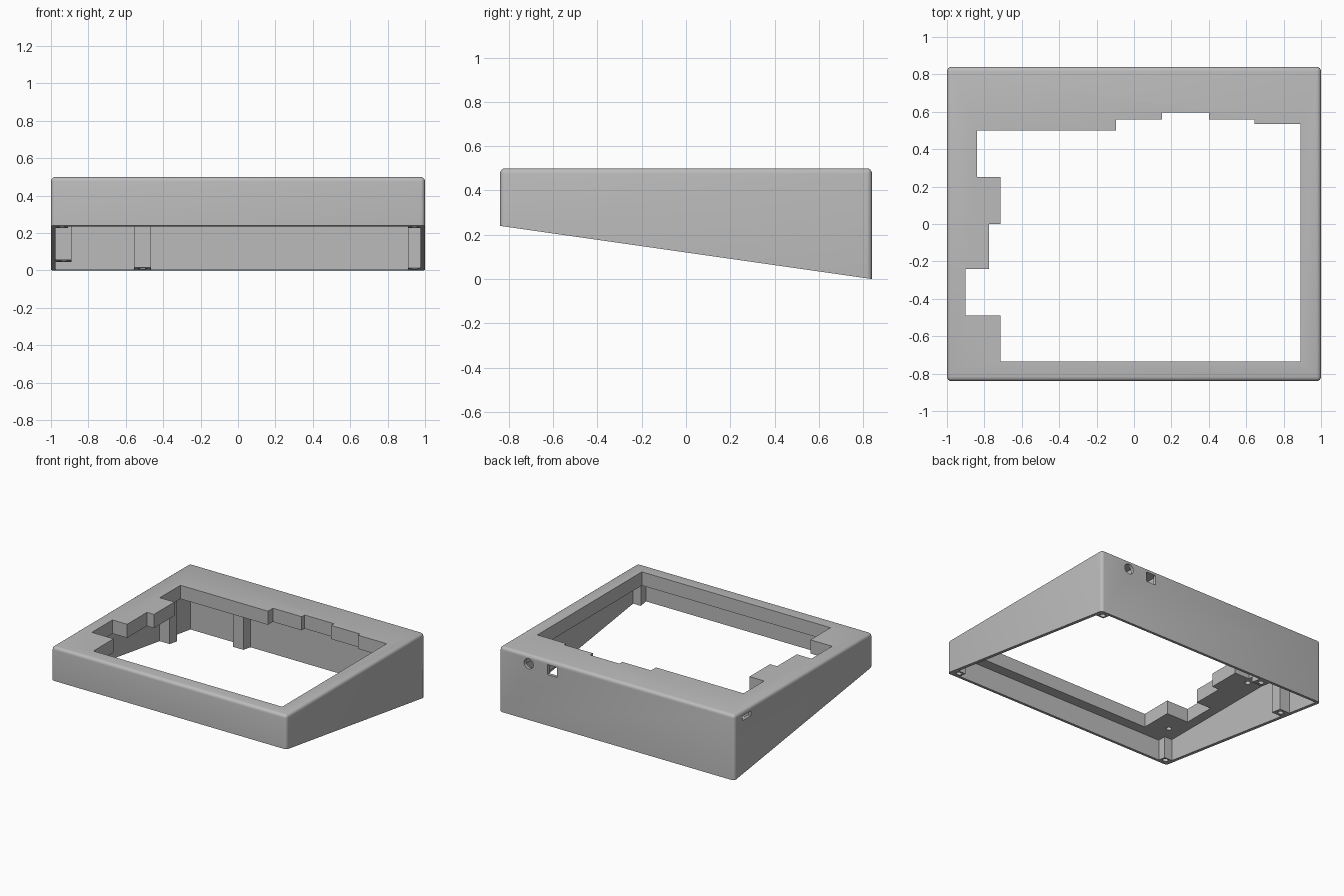
import bpy, bmesh, math
from mathutils import Matrix

if "Cube" in bpy.data.objects:
    bpy.data.objects.remove(bpy.data.objects["Cube"])

TOP, PLATE = 0.5, 0.395          # top surface, underside of the top plate
HX, HY, WALL, POST = 1.0, 0.84, 0.025, 0.065

grey = bpy.data.materials.new("light_grey")
grey.diffuse_color = (0.5, 0.5, 0.5, 1)
grey.use_nodes = True
grey.node_tree.nodes["Principled BSDF"].inputs["Base Color"].default_value = grey.diffuse_color


def to_object(name, bm):
    bmesh.ops.recalc_face_normals(bm, faces=bm.faces[:])
    me = bpy.data.meshes.new(name)
    bm.to_mesh(me)
    bm.free()
    me.materials.append(grey)
    ob = bpy.data.objects.new(name, me)
    bpy.context.collection.objects.link(ob)
    return ob


def prism(name, outline, z0, z1):
    """Vertical prism over a plan outline."""
    bm = bmesh.new()
    face = bm.faces.new([bm.verts.new((x, y, z0)) for x, y in outline])
    ext = bmesh.ops.extrude_face_region(bm, geom=[face])["geom"]
    bmesh.ops.translate(bm, vec=(0, 0, z1 - z0),
                        verts=[v for v in ext if isinstance(v, bmesh.types.BMVert)])
    return to_object(name, bm)


def box(name, x0, x1, y0, y1, z0, z1):
    return prism(name, [(x0, y0), (x1, y0), (x1, y1), (x0, y1)], z0, z1)


def cylinder(name, centre, radius, depth, along_y=False):
    bm = bmesh.new()
    mat = Matrix.Translation(centre)
    if along_y:
        mat = mat @ Matrix.Rotation(math.pi / 2, 4, 'X')
    bmesh.ops.create_cone(bm, cap_ends=True, segments=24, radius1=radius,
                          radius2=radius, depth=depth, matrix=mat)
    return to_object(name, bm)


def cut(target, cutter):
    mod = target.modifiers.new("cut", 'BOOLEAN')
    mod.operation, mod.solver, mod.object = 'DIFFERENCE', 'EXACT', cutter
    bpy.context.view_layer.objects.active = target
    bpy.ops.object.modifier_apply(modifier=mod.name)
    bpy.data.objects.remove(cutter)


def base_z(y):
    return 0.24 * (HY - y) / (2 * HY)


# Wedge-shaped body, rounded on every edge except around the sloping base
bm = bmesh.new()
side = [(-HY, base_z(-HY)), (HY, 0), (HY, TOP), (-HY, TOP)]
left = [bm.verts.new((-HX, y, z)) for y, z in side]
right = [bm.verts.new((HX, y, z)) for y, z in side]
bm.faces.new(left)
bm.faces.new(right)
for i in range(4):
    j = (i + 1) % 4
    bm.faces.new([left[i], left[j], right[j], right[i]])
base = {left[0], left[1], right[0], right[1]}
rounded = [e for e in bm.edges if not set(e.verts) <= base]
bmesh.ops.recalc_face_normals(bm, faces=bm.faces[:])
bmesh.ops.bevel(bm, geom=rounded, offset=0.024, segments=4, profile=0.5,
                affect='EDGES', clamp_overlap=True)
case = to_object("case_shell", bm)

# Hollow inside, its outline stepping around the screw posts
ix, iy = HX - WALL, HY - WALL
px, py = ix - POST, iy - POST
cavity = [(-px, -iy), (px, -iy), (px, -py), (ix, -py),
          (ix, py), (px, py), (px, iy),
          (-0.465, iy), (-0.465, iy - 0.085), (-0.555, iy - 0.085), (-0.555, iy),
          (-ix, iy), (-ix, 0.53), (-0.89, 0.53), (-0.89, 0.44), (-ix, 0.44),
          (-ix, -py), (-px, -py)]
cut(case, prism("cavity", cavity, -0.5, PLATE))

# Stepped opening in the top plate
opening = [(-0.84, 0.50), (-0.095, 0.50), (-0.095, 0.56), (0.15, 0.56), (0.15, 0.595),
           (0.40, 0.595), (0.40, 0.56), (0.645, 0.56), (0.645, 0.535), (0.89, 0.535),
           (0.89, -0.735), (-0.715, -0.735), (-0.715, -0.49), (-0.90, -0.49),
           (-0.90, -0.24), (-0.775, -0.24), (-0.775, 0.0), (-0.715, 0.0),
           (-0.715, 0.25), (-0.84, 0.25)]
cut(case, prism("opening", opening, 0.3, 0.7))

# Connector pockets under the plate, behind the ports
cut(case, box("jack_pocket", 0.69, 0.81, 0.66, iy, 0.3, 0.472))
cut(case, box("socket_pocket", 0.49, 0.61, 0.66, iy, 0.3, 0.472))
cut(case, box("slot_pocket", -ix, -0.83, 0.63, 0.75, 0.3, 0.472))

# Ports through the back and left walls
cut(case, cylinder("jack_port", (0.75, HY, 0.432), 0.039, 0.12, along_y=True))
cut(case, box("socket_port", 0.508, 0.592, 0.78, 0.9, 0.392, 0.468))
cut(case, box("slot_port", -1.1, -0.95, 0.64, 0.74, 0.425, 0.46))

# Screw holes in the post ends
mx, my = px + POST / 2, py + POST / 2
for x, y in [(mx, my), (mx, -my), (-mx, -my), (-0.51, iy - 0.042), (-0.932, 0.485)]:
    cut(case, cylinder("screw_hole", (x, y, base_z(y)), 0.021, 0.2))

# Mounting holes in the underside of the plate
for x, y in [(-0.86, -0.645), (-0.87, 0.2)]:
    cut(case, cylinder("mount_hole", (x, y, PLATE), 0.02, 0.1))

bpy.ops.object.select_all(action='DESELECT')
case.select_set(True)
bpy.context.view_layer.objects.active = case
bpy.ops.object.shade_smooth_by_angle(angle=math.radians(32))
